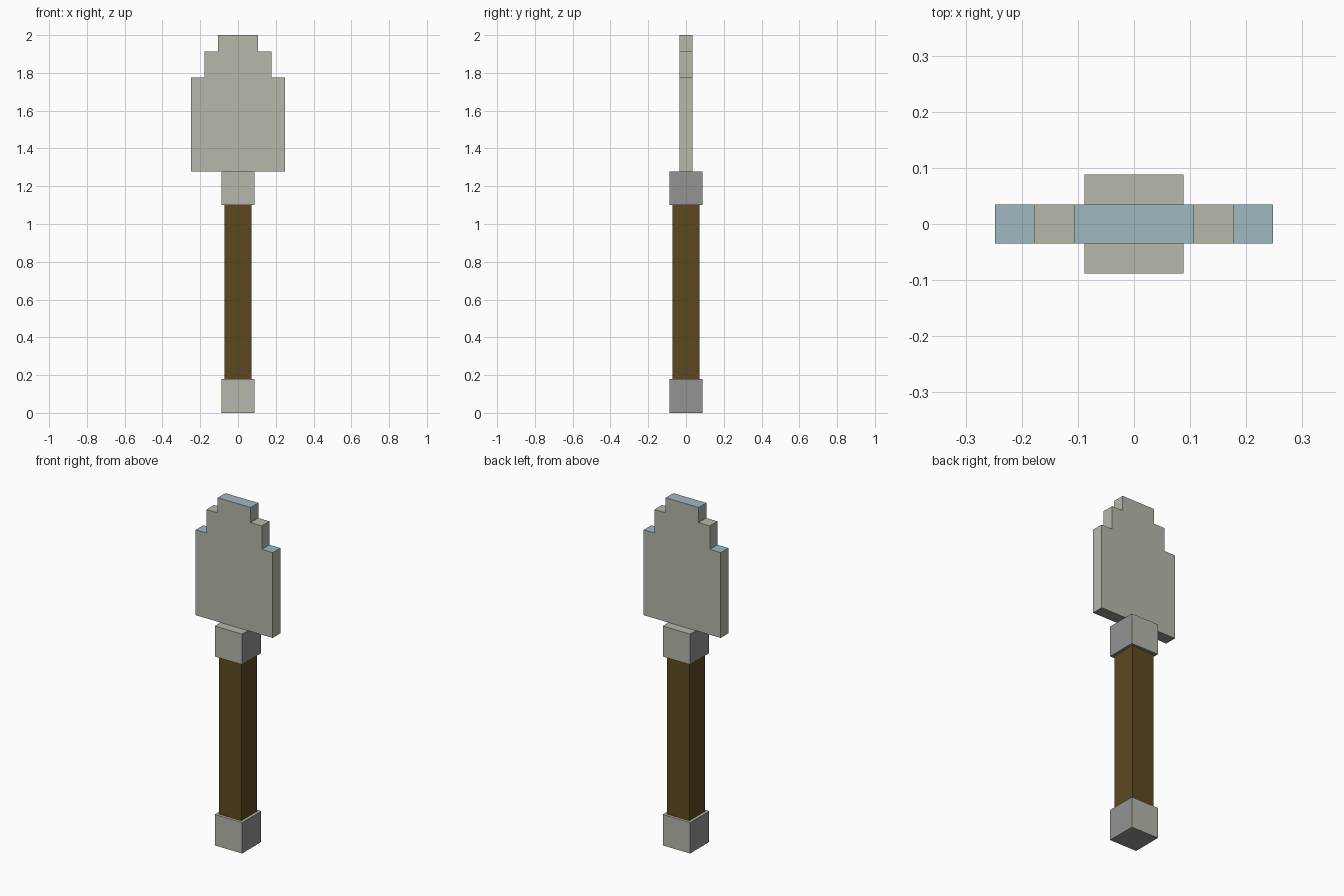
import bpy
import bmesh

cube = bpy.data.objects.get("Cube")
if cube:
    bpy.data.objects.remove(cube, do_unlink=True)


def material(name, rgb):
    """Flat material from 0-255 display values."""
    col = []
    for v in rgb:
        c = v / 255
        col.append(c / 12.92 if c <= 0.04045 else ((c + 0.055) / 1.055) ** 2.4)
    col.append(1.0)
    mat = bpy.data.materials.new(name)
    mat.use_nodes = True
    mat.diffuse_color = col
    bsdf = next(n for n in mat.node_tree.nodes if n.type == 'BSDF_PRINCIPLED')
    bsdf.inputs["Base Color"].default_value = col
    bsdf.inputs["Roughness"].default_value = 0.8
    return mat


PALE = material("pale stone", (182, 184, 172))
GREY = material("mid grey", (149, 148, 149))
BLUE = material("pale blue", (160, 184, 194))
BROWN = material("dark wood", (92, 73, 32))


def extrude_outline(name, half_outline, half_depth, mats, rule):
    """Mirror a right-hand (x, z) outline, extrude it along y, colour its faces by rule."""
    outline = half_outline + [(-x, z) for x, z in reversed(half_outline)]
    bm = bmesh.new()
    face = bm.faces.new([bm.verts.new((x, -half_depth, z)) for x, z in outline])
    ext = bmesh.ops.extrude_face_region(bm, geom=[face])
    moved = [g for g in ext["geom"] if isinstance(g, bmesh.types.BMVert)]
    bmesh.ops.translate(bm, verts=moved, vec=(0, 2 * half_depth, 0))
    bmesh.ops.recalc_face_normals(bm, faces=bm.faces)
    bm.normal_update()
    for f in bm.faces:
        f.material_index = rule(f.normal, f.calc_center_median())
    mesh = bpy.data.meshes.new(name)
    bm.to_mesh(mesh)
    bm.free()
    for m in mats:
        mesh.materials.append(m)
    obj = bpy.data.objects.new(name, mesh)
    bpy.context.collection.objects.link(obj)
    return obj


def box(name, half, z0, z1, mats, rule):
    return extrude_outline(name, [(half, z0), (half, z1)], half, mats, rule)


# Collars: grey on the sides and underneath, pale elsewhere
def collar_rule(n, c):
    return 1 if abs(n.x) > 0.5 or n.z < -0.5 else 0


box("pommel", 0.088, 0.0, 0.18, [PALE, GREY], collar_rule)
box("collar", 0.088, 1.10, 1.278, [PALE, GREY], collar_rule)

# Wooden handle
box("handle", 0.072, 0.18, 1.10, [BROWN], lambda n, c: 0)


# Stepped blade: blue on the lowest and highest ledges, grey underneath
def blade_rule(n, c):
    if n.z < -0.5:
        return 1
    if n.z > 0.5 and not 1.85 < c.z < 1.95:
        return 2
    return 0


steps = [(0.248, 1.278), (0.248, 1.775), (0.178, 1.775),
         (0.178, 1.912), (0.106, 1.912), (0.106, 2.0)]
extrude_outline("blade", steps, 0.035, [PALE, GREY, BLUE], blade_rule)
